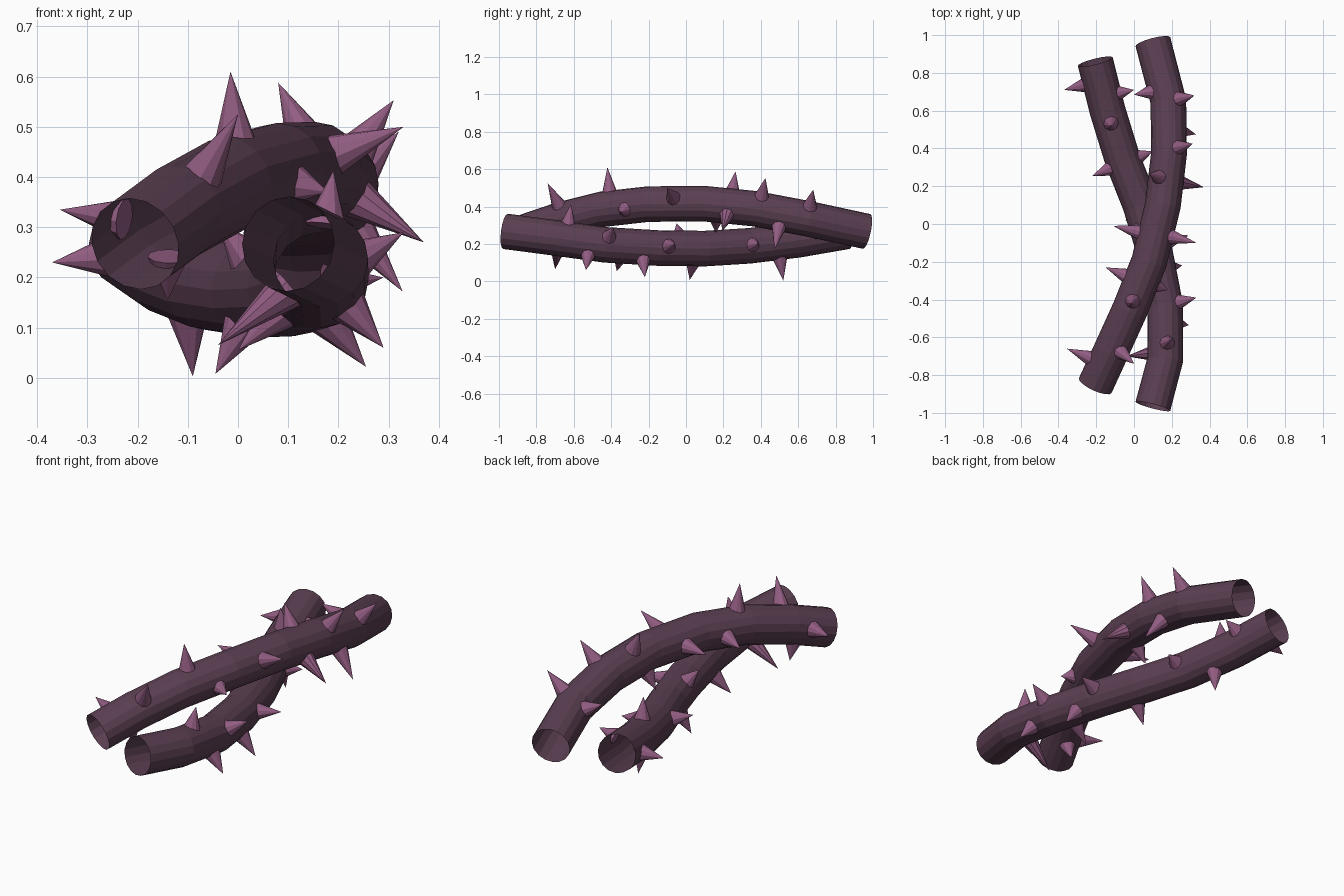
import bpy, bmesh, math
from mathutils import Vector

if "Cube" in bpy.data.objects:
    bpy.data.objects.remove(bpy.data.objects["Cube"])

RADIUS = 0.095
SIDES = 16


def material(name, rgb):
    m = bpy.data.materials.new(name)
    m.diffuse_color = (*rgb, 1)
    m.use_nodes = True
    m.node_tree.nodes["Principled BSDF"].inputs["Base Color"].default_value = m.diffuse_color
    return m


stem_mat = material("dark plum stem", (0.105, 0.05, 0.085))
thorn_mat = material("mauve thorn", (0.29, 0.11, 0.225))


def finish(bm, name, mat):
    bmesh.ops.recalc_face_normals(bm, faces=bm.faces)
    mesh = bpy.data.meshes.new(name)
    bm.to_mesh(mesh)
    bm.free()
    mesh.materials.append(mat)
    ob = bpy.data.objects.new(name, mesh)
    bpy.context.collection.objects.link(ob)


def stem(name, path):
    """Open-ended bent tube along a path."""
    pts = [Vector(p) for p in path]
    bm = bmesh.new()
    rings = []
    for i, p in enumerate(pts):
        t = (pts[min(i + 1, len(pts) - 1)] - pts[max(i - 1, 0)]).normalized()
        u = t.cross(Vector((0, 0, 1))).normalized()
        w = u.cross(t)
        angles = [2 * math.pi * k / SIDES for k in range(SIDES)]
        rings.append([bm.verts.new(p + RADIUS * (u * math.cos(a) + w * math.sin(a)))
                      for a in angles])
    for a, b in zip(rings, rings[1:]):
        for k in range(SIDES):
            j = (k + 1) % SIDES
            bm.faces.new((a[k], a[j], b[j], b[k]))
    finish(bm, name, stem_mat)


def nearest(path, tip):
    """Closest point on the stem's centre line to a thorn tip."""
    best = None
    for a, b in zip(path, path[1:]):
        a, b = Vector(a), Vector(b)
        d = b - a
        f = max(0, min(1, (tip - a).dot(d) / d.length_squared))
        q = a + d * f
        if best is None or (tip - q).length < (tip - best).length:
            best = q
    return best


def thorns(name, path, tips):
    """Cones standing on the stem, each reaching to its tip."""
    bm = bmesh.new()
    for tip in map(Vector, tips):
        axis = tip - nearest(path, tip)
        n = axis.normalized()
        base = tip - axis + n * RADIUS * 0.84
        u = n.orthogonal().normalized()
        w = n.cross(u)
        ring = [bm.verts.new(base + 0.042 * (u * math.cos(k * math.pi / 5)
                                             + w * math.sin(k * math.pi / 5)))
                for k in range(10)]
        top = bm.verts.new(tip)
        bm.faces.new(ring)
        for k in range(10):
            bm.faces.new((ring[k], ring[(k + 1) % 10], top))
    finish(bm, name, thorn_mat)


# upper stem arches up, lower stem sags, and they cross in plan
upper = [(-0.205, -0.855, 0.267), (-0.12, -0.67, 0.33), (-0.02, -0.45, 0.385),
         (0.08, -0.2, 0.413), (0.153, 0.1, 0.415), (0.185, 0.37, 0.388),
         (0.182, 0.65, 0.335), (0.1, 0.965, 0.267)]
lower = [(0.1, -0.965, 0.267), (0.165, -0.72, 0.235), (0.165, -0.43, 0.195),
         (0.11, -0.15, 0.178), (0.035, 0.1, 0.175), (-0.06, 0.34, 0.19),
         (-0.14, 0.6, 0.222), (-0.205, 0.86, 0.267)]
stem("upper_stem", upper)
stem("lower_stem", lower)

thorns("upper_thorns", upper, [
    (0.0, -0.74, 0.525), (-0.015, -0.42, 0.61), (0.18, -0.35, 0.37),
    (0.33, -0.1, 0.5), (-0.11, -0.01, 0.42), (0.08, 0.265, 0.588),
    (-0.15, -0.23, 0.38), (-0.355, -0.66, 0.335), (0.31, 0.425, 0.553),
    (0.32, 0.68, 0.49), (0.0, 0.685, 0.4), (0.37, 0.195, 0.27),
    (0.328, 0.475, 0.172), (0.06, 0.16, 0.26), (-0.14, -0.65, 0.155)])
thorns("lower_thorns", lower, [
    (0.19, -0.615, 0.413), (0.33, -0.39, 0.29), (0.255, -0.22, 0.022),
    (0.29, -0.06, 0.2), (0.29, -0.535, 0.06), (-0.04, -0.7, 0.065),
    (0.0, -0.37, 0.055), (-0.045, 0.02, 0.008), (-0.09, 0.52, 0.003),
    (0.1, 0.385, 0.2), (-0.22, 0.255, 0.24), (-0.12, 0.52, 0.41),
    (0.0, 0.71, 0.29), (-0.37, 0.71, 0.23), (-0.04, -0.05, 0.31)])
